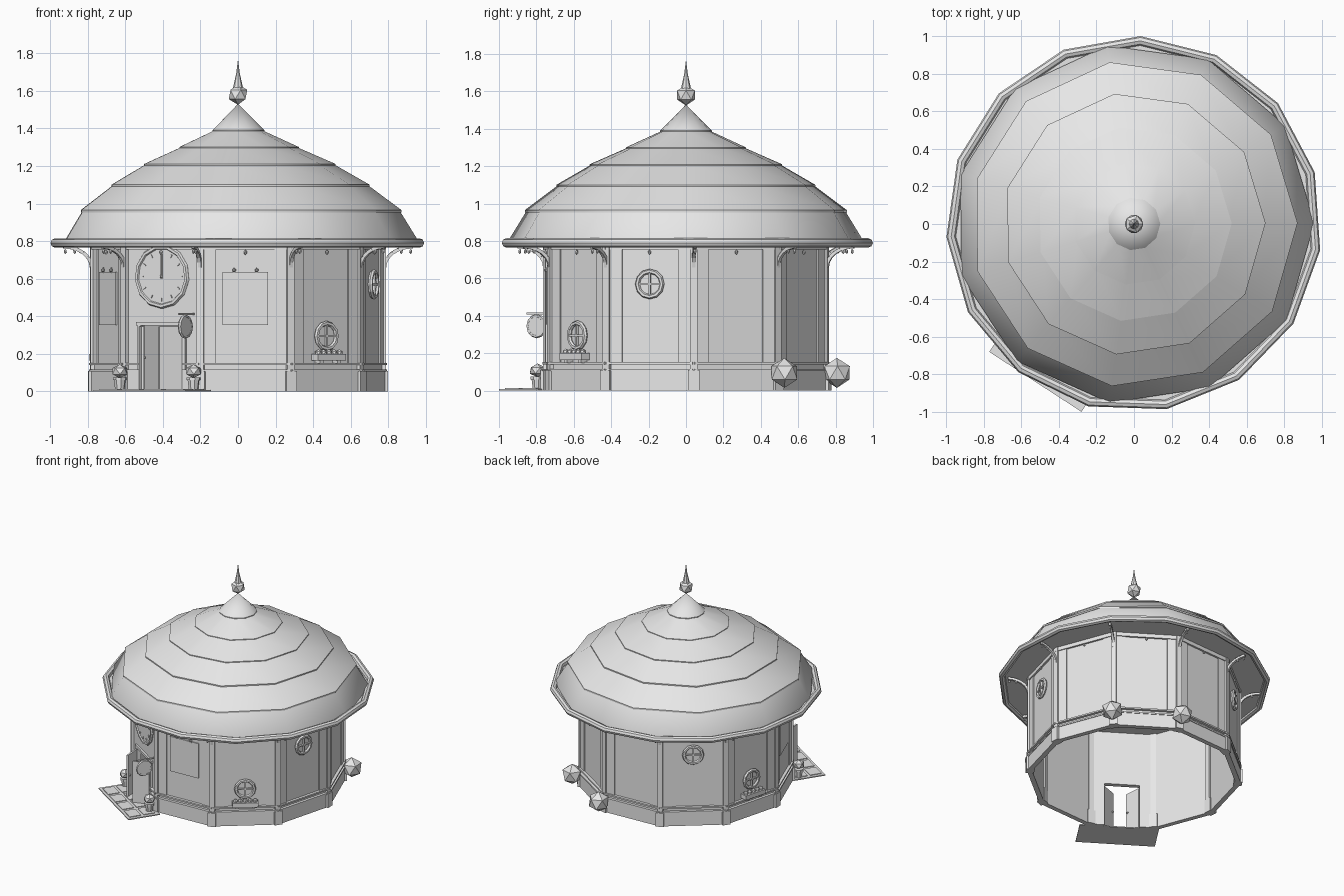
import bpy, bmesh
from math import radians, sin, cos, pi
from mathutils import Matrix, Vector

cube = bpy.data.objects.get("Cube")
if cube:
    bpy.data.objects.remove(cube, do_unlink=True)

clay = bpy.data.materials.new("light_grey")
clay.use_nodes = True
grey = (0.8, 0.8, 0.8, 1)
clay.diffuse_color = grey
clay.node_tree.nodes["Principled BSDF"].inputs["Base Color"].default_value = grey

parts = {}
OUT = Matrix.Rotation(pi / 2, 4, 'Y')          # turns a z axis outward along x
WALL = 0.735                                   # distance of wall faces from the centre
BAYS = [21 + 36 * i for i in range(10)]
CORNERS = [3 + 36 * i for i in range(10)]
DOOR = 237


def part(name):
    return parts.setdefault(name, bmesh.new())


def turn(a):
    return Matrix.Rotation(radians(a), 4, 'Z')


def at(a, x, y, z):
    """Frame with x outward, y along the wall and z up."""
    return turn(a) @ Matrix.Translation((x, y, z))


def box(name, a, x, y, z, m=None):
    size = Matrix.Diagonal((x[1] - x[0], y[1] - y[0], z[1] - z[0], 1))
    mid = Matrix.Translation([sum(p) / 2 for p in (x, y, z)])
    bmesh.ops.create_cube(part(name), size=1, matrix=(m or turn(a)) @ mid @ size)


def bar(name, m, p, q, w):
    p, q = Vector(p), Vector(q)
    rot = (q - p).to_track_quat('Z', 'Y').to_matrix().to_4x4()
    size = Matrix.Diagonal((w, w, (q - p).length, 1))
    bmesh.ops.create_cube(part(name), size=1, matrix=m @ Matrix.Translation((p + q) / 2) @ rot @ size)


def ball(name, m, r, sub=1, flat=1):
    bmesh.ops.create_icosphere(part(name), subdivisions=sub, radius=r,
                               matrix=m @ Matrix.Diagonal((1, 1, flat, 1)))


def lathe(name, profile, n, m=Matrix(), closed=False):
    bm = part(name)
    rings = [[bm.verts.new(m @ Vector((r * cos(2 * pi * i / n), r * sin(2 * pi * i / n), z)))
              for i in range(n)] for r, z in profile]
    pairs = list(zip(rings, rings[1:])) + ([(rings[-1], rings[0])] if closed else [])
    for lo, hi in pairs:
        for i in range(n):
            j = (i + 1) % n
            bm.faces.new((lo[i], lo[j], hi[j], hi[i]))
    bmesh.ops.remove_doubles(bm, verts=[v for ring in rings for v in ring], dist=1e-5)


def ring(name, m, r, w, n, sides=6):
    lathe(name, [(r + w * cos(2 * pi * k / sides), w * sin(2 * pi * k / sides))
                 for k in range(sides)], n, m, True)


# Tiered roof with a small lip under each tier
tiers = [(0, 1.53), (0.14, 1.39), (0.325, 1.3), (0.52, 1.21), (0.7, 1.1), (0.87, 0.965), (0.96, 0.8)]
for (r0, z0), (r1, z1) in zip(tiers, tiers[1:]):
    lathe("roof_tiers", [(max(r0 - 0.012, 0), z0), (r1, z1), (r1, z1 - 0.012), (r1 - 0.03, z1 - 0.012)],
          11, turn(0.4))
ring("roof_rim", at(16, 0, 0, 0.79), 0.975, 0.025, 15, 8)
lathe("ceiling", [(0, 0.785), (0.97, 0.785)], 15, turn(16))

# Finial
ball("finial_ball", Matrix.Translation((0, 0, 1.58)), 0.055)
lathe("finial_spike", [(0, 1.6), (0.028, 1.61), (0.01, 1.69), (0, 1.77)], 8)


def wall_run(a, y):
    """Base, rails and wall between two positions along one bay."""
    box("wall", a, (WALL - 0.02, WALL), y, (0, 0.785))
    box("base", a, (WALL, 0.752), y, (0, 0.105))
    for z in (0.105, 0.14):
        box("rails", a, (WALL, 0.757), y, (z, z + 0.012))


# Walls, bay by bay, with the doorway left open
for a in BAYS:
    if a == DOOR:
        for s in (-1, 1):
            wall_run(a, sorted((s * 0.13, s * 0.24)))
            box("door_frame", a, (WALL - 0.02, 0.75), sorted((s * 0.13, s * 0.15)), (0, 0.37))
        box("wall", a, (WALL - 0.02, WALL), (-0.13, 0.13), (0.35, 0.785))
        box("door_frame", a, (WALL - 0.02, 0.75), (-0.16, 0.16), (0.35, 0.37))
    else:
        wall_run(a, (-0.24, 0.24))
        for s in (-1, 1):
            box("wall_strips", a, (WALL, 0.743), sorted((s * 0.155, s * 0.235)), (0.15, 0.77))
    box("top_rail", a, (WALL, 0.75), (-0.24, 0.24), (0.755, 0.785))
    ball("hanging_drops", at(a, 0.752, 0, 0.74), 0.009, 1, 1.5)

# Corner posts, curved eave brackets and hanging drops
for a in CORNERS:
    box("corner_posts", a, (0.735, 0.787), (-0.02, 0.02), (0, 0.785))
    box("post_feet", a, (0.735, 0.797), (-0.03, 0.03), (0, 0.11))
    arc = [(0.93 - 0.15 * cos(k * pi / 12), 0, 0.66 + 0.11 * sin(k * pi / 12)) for k in range(7)]
    for p, q in zip(arc, arc[1:]):
        bar("eave_brackets", turn(a), p, q, 0.018)
    for x in (0.87, 0.92):
        ball("hanging_drops", at(a, x, 0, 0.745), 0.009, 1, 1.5)


# Round windows
def window(a, z):
    m = at(a, 0.748, 0, z)
    ring("window_frames", m @ OUT, 0.068, 0.013, 12)
    lathe("window_glass", [(0, -0.008), (0.068, -0.008)], 12, m @ OUT)
    box("window_bars", a, (-0.006, 0.008), (-0.005, 0.005), (-0.066, 0.066), m)
    box("window_bars", a, (-0.006, 0.008), (-0.066, 0.066), (-0.005, 0.005), m)


for a in (345, 129):
    window(a, 0.57)
for a in (309, 165):
    window(a, 0.295)
    box("flower_boxes", a, (0.74, 0.795), (-0.095, 0.095), (0.165, 0.2))
    for y in (-0.06, 0.06):
        box("box_supports", a, (0.74, 0.78), (y - 0.012, y + 0.012), (0.148, 0.165))
    for k in range(5):
        ball("window_flowers", at(a, 0.768, -0.072 + 0.036 * k, 0.205), 0.02)

# Hanging wall panels
for a in (273, 201):
    box("wall_panels", a, (WALL, 0.744), (-0.122, 0.122), (0.355, 0.635))
    for y in (-0.06, 0.06):
        bar("panel_hooks", turn(a), (0.745, y, 0.63), (0.745, y, 0.66), 0.006)
        ball("panel_hooks", at(a, 0.748, y, 0.645), 0.011)

# Clock over the door
face = at(DOOR, 0.742, 0, 0.612)
ring("clock_rim", face @ OUT, 0.158, 0.014, 13)
lathe("clock_face", [(0, 0.004), (0.158, 0.004)], 13, face @ OUT)
for k in range(12):
    box("clock_marks", 0, (0.002, 0.01), (-0.003, 0.003), (0.115, 0.132),
        face @ Matrix.Rotation(k * pi / 6, 4, 'X'))
box("clock_hands", 0, (0.002, 0.012), (-0.004, 0.004), (-0.01, 0.12), face)
ball("clock_hub", face @ Matrix.Translation((0.008, 0, 0)), 0.009)

# Open double doors, pots and plants either side
for s in (-1, 1):
    hinge = at(DOOR, 0.752, s * 0.13, 0) @ Matrix.Rotation(radians(-s * 38), 4, 'Z')
    box("door_leaves", 0, (0, 0.127), (-0.007, 0.007), (0.012, 0.345), hinge)
    ball("door_knobs", hinge @ Matrix.Translation((0.11, -s * 0.012, 0.18)), 0.009)
    pot = at(DOOR, 0.795, s * 0.234, 0)
    lathe("pots", [(0, 0), (0.024, 0), (0.032, 0.06), (0.037, 0.06), (0.037, 0.075), (0, 0.075)], 8, pot)
    ball("pot_plants", pot @ Matrix.Translation((0, 0, 0.108)), 0.046, 1, 0.8)

# Doorstep paving with raised slabs
box("doorstep", DOOR, (0.74, 0.99), (-0.275, 0.31), (0, 0.008))
for i in range(2):
    for j in range(4):
        x, y = 0.77 + 0.11 * i, -0.25 + 0.14 * j
        box("paving_slabs", DOOR, (x, x + 0.09), (y, y + 0.115), (0.004, 0.013))

# Round hanging sign on a bracket beside the door
sign = at(DOOR, 0.822, 0.2, 0.345) @ Matrix.Rotation(pi / 2, 4, 'X')
lathe("hanging_sign", [(0, -0.008), (0.055, -0.008), (0.055, 0.008), (0, 0.008)], 12, sign)
ring("sign_rim", sign, 0.055, 0.01, 12)
bar("sign_bracket", turn(DOOR), (0.74, 0.2, 0.413), (0.885, 0.2, 0.413), 0.01)

# Bushes at two rear corners
for a in (39, 75):
    ball("bushes", at(a, 0.835, 0, 0.095), 0.08)

# Turn every part into an object
for name, bm in parts.items():
    bmesh.ops.recalc_face_normals(bm, faces=bm.faces)
    if name in ("roof_tiers", "roof_rim", "pots", "finial_spike"):
        for f in bm.faces:
            f.smooth = True
        for e in bm.edges:
            e.smooth = e.calc_face_angle(0) < radians(40)
    mesh = bpy.data.meshes.new(name)
    bm.to_mesh(mesh)
    bm.free()
    mesh.materials.append(clay)
    bpy.context.collection.objects.link(bpy.data.objects.new(name, mesh))
